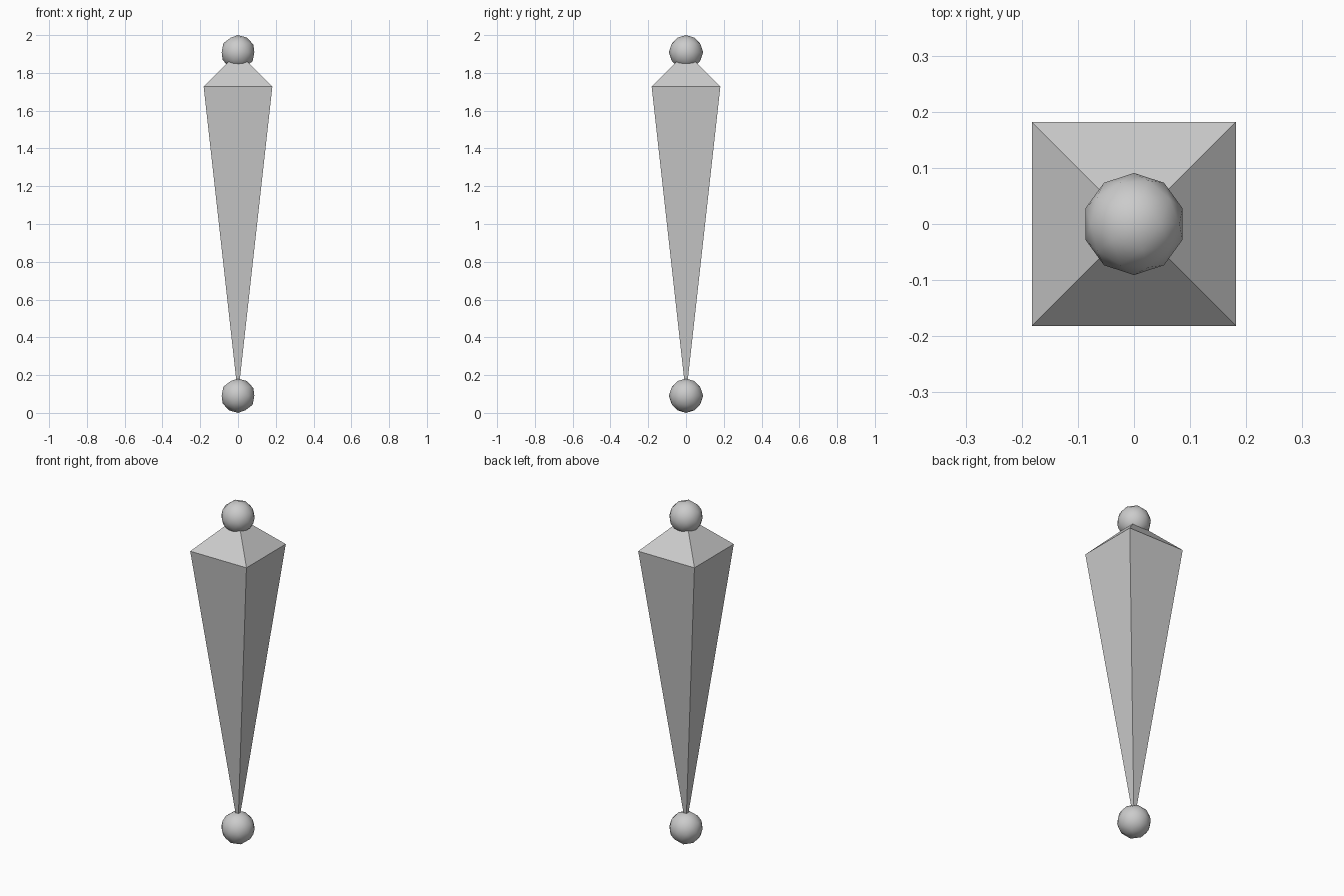
import bpy, bmesh

if "Cube" in bpy.data.objects:
    bpy.data.objects.remove(bpy.data.objects["Cube"])

LENGTH = 2 / 1.1          # distance between the two joint centres
BALL_R = LENGTH * 0.05
RING = LENGTH * 0.1       # half width of the square shoulder, and its drop below the head
TAIL_Z = BALL_R
HEAD_Z = TAIL_Z + LENGTH


def joint_ball(name, z):
    bpy.ops.mesh.primitive_ico_sphere_add(subdivisions=2, radius=BALL_R, location=(0, 0, z))
    ball = bpy.context.object
    ball.name = name
    bpy.ops.object.shade_smooth()


# Faceted shaft: a square ring joined to a point above and a point below
bm = bmesh.new()
ring = [bm.verts.new((x * RING, y * RING, HEAD_Z - RING))
        for x, y in ((-1, -1), (1, -1), (1, 1), (-1, 1))]
for z in (HEAD_Z, TAIL_Z):
    tip = bm.verts.new((0, 0, z))
    for i in range(4):
        bm.faces.new((ring[i], ring[(i + 1) % 4], tip))
bmesh.ops.recalc_face_normals(bm, faces=bm.faces)
mesh = bpy.data.meshes.new("shaft")
bm.to_mesh(mesh)
bm.free()
bpy.context.collection.objects.link(bpy.data.objects.new("shaft", mesh))

# Round joints at both ends
joint_ball("head_joint", HEAD_Z)
joint_ball("tail_joint", TAIL_Z)
